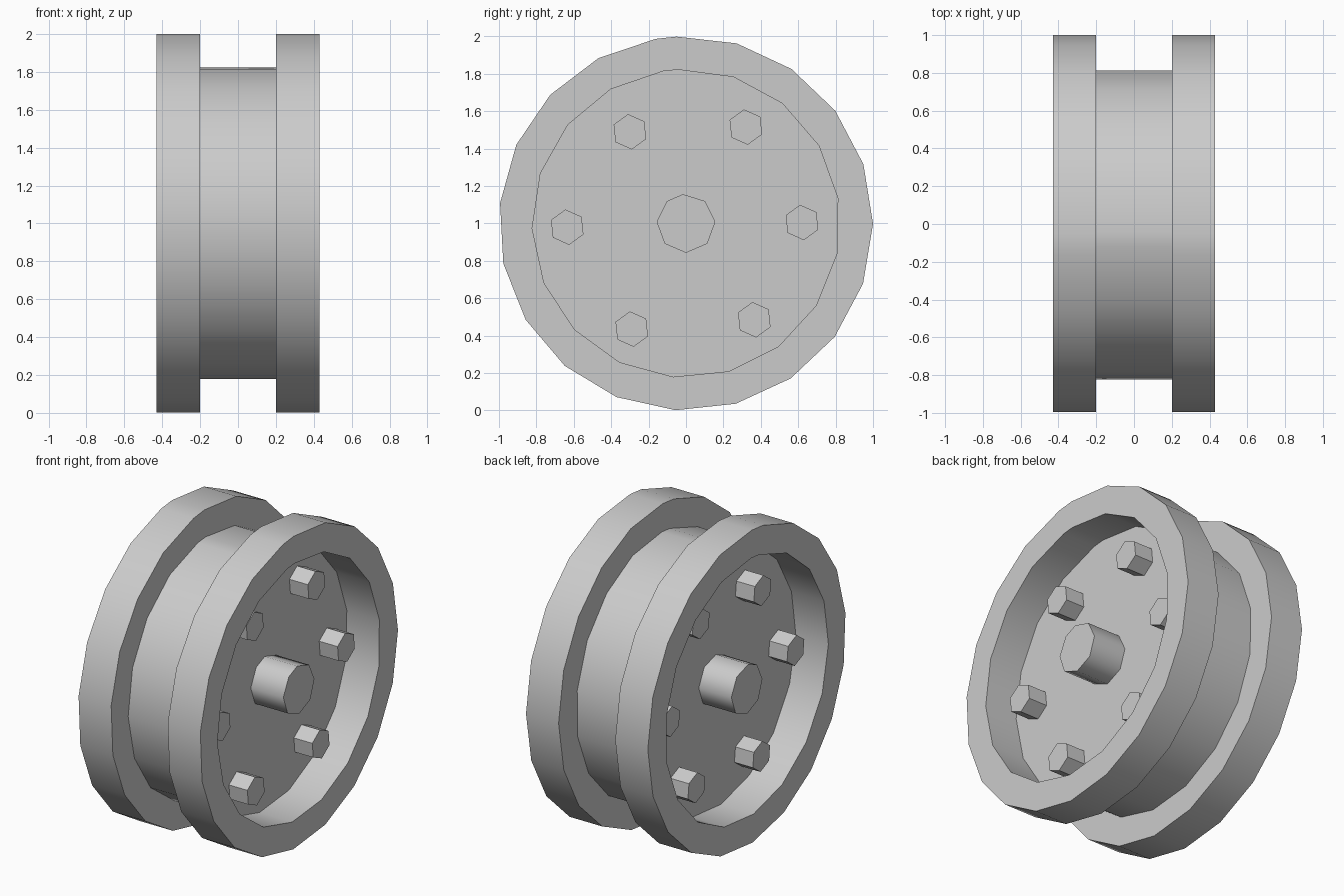
import bpy, bmesh
from math import cos, sin, radians

if "Cube" in bpy.data.objects:
    bpy.data.objects.remove(bpy.data.objects["Cube"])


def outline(radius, sides, step, start=92.9, cy=0.0, cz=1.0):
    """Points (y, z) running clockwise, closing with a short seam side."""
    angles = [radians(start - step * i) for i in range(sides)]
    return [(cy + radius * cos(a), cz + radius * sin(a)) for a in angles]


def add_loop(bm, points, x):
    return [bm.verts.new((x, y, z)) for y, z in points]


def add_walls(bm, a, b):
    n = len(a)
    for i in range(n):
        j = (i + 1) % n
        bm.faces.new((a[i], a[j], b[j], b[i]))


def finish(bm, name):
    bmesh.ops.recalc_face_normals(bm, faces=bm.faces[:])
    mesh = bpy.data.meshes.new(name)
    bm.to_mesh(mesh)
    bm.free()
    obj = bpy.data.objects.new(name, mesh)
    bpy.context.collection.objects.link(obj)
    bpy.ops.object.select_all(action='DESELECT')
    obj.select_set(True)
    bpy.context.view_layer.objects.active = obj
    bpy.ops.object.shade_smooth_by_angle(angle=radians(50))
    return obj


def prism(name, points, x0, x1):
    bm = bmesh.new()
    a, b = add_loop(bm, points, x0), add_loop(bm, points, x1)
    add_walls(bm, a, b)
    bm.faces.new(a)
    bm.faces.new(b)
    return finish(bm, name)


def ring(name, outer, inner, x0, x1):
    bm = bmesh.new()
    loops = [[add_loop(bm, p, x) for x in (x0, x1)] for p in (outer, inner)]
    for a, b in loops:
        add_walls(bm, a, b)
    # annular end faces between the two outlines
    for side in (0, 1):
        edges = []
        for pair in loops:
            loop = pair[side]
            edges += [bm.edges.get((loop[i - 1], loop[i])) for i in range(len(loop))]
        bmesh.ops.triangle_fill(bm, edges=edges, use_beauty=True,
                                normal=(1 if side else -1, 0, 0))
    return finish(bm, name)


rim_outline = outline(1.0, 20, 18.61)
drum_outline = outline(0.823, 18, 20.85)

# solid drum between the flanges
prism("drum", drum_outline, -0.2, 0.2)

# raised flanges, open in the middle
ring("flange_right", rim_outline, drum_outline, 0.2, 0.43)
ring("flange_left", rim_outline, drum_outline, -0.43, -0.2)

# axle through the centre
prism("axle", outline(0.157, 8, 46.5, 96), -0.43, 0.43)

# six hexagonal bolts running right through the drum
bolts = [(0.32, 1.515), (0.62, 1.005), (0.365, 0.485),
         (-0.29, 0.435), (-0.635, 0.98), (-0.3, 1.49)]
for i, (y, z) in enumerate(bolts):
    prism(f"bolt_{i + 1}", outline(0.095, 6, 60, 96, y, z), -0.33, 0.33)
